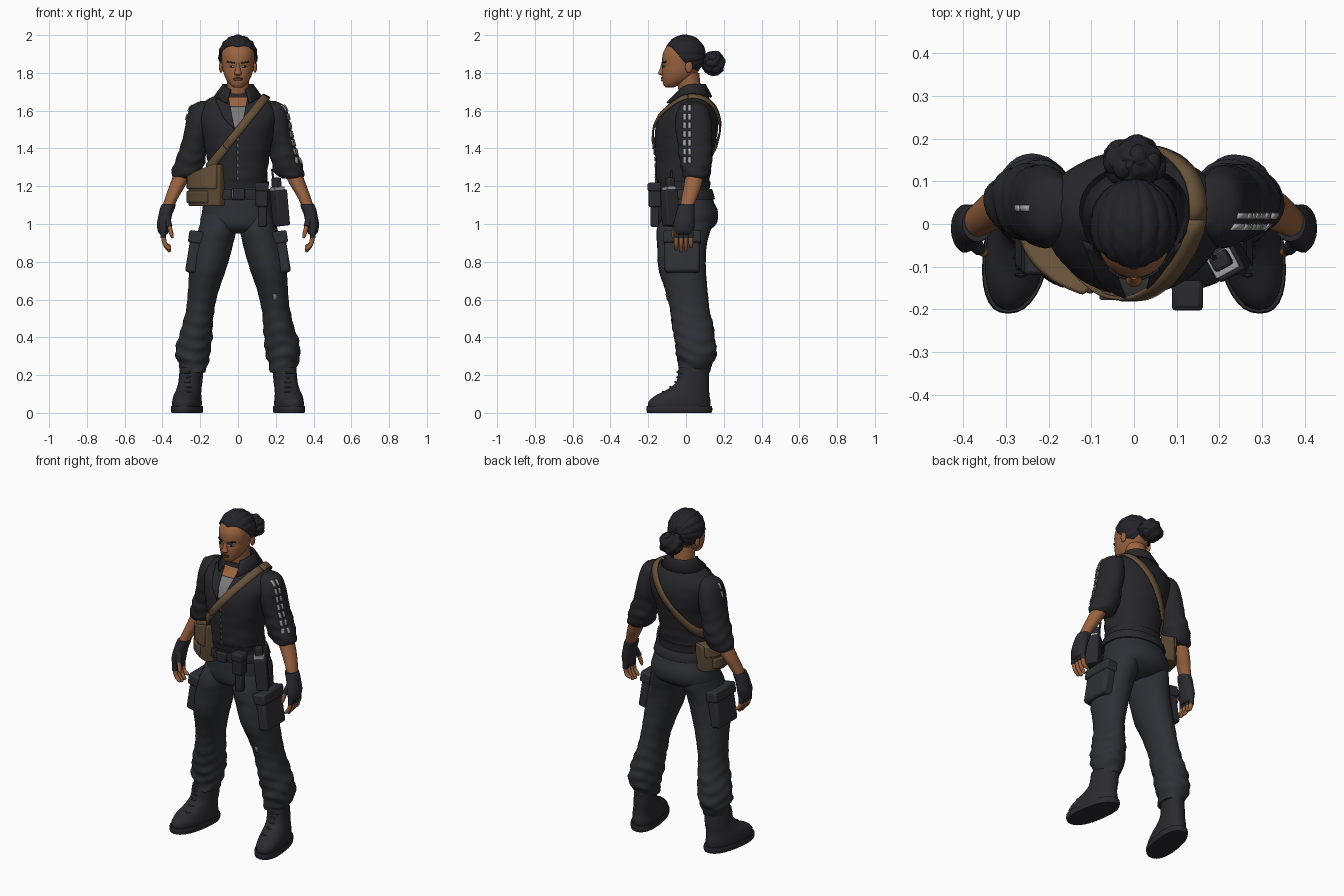
import bpy, bmesh, math
from math import sin, cos, pi, radians
from mathutils import Vector
from mathutils.bvhtree import BVHTree

if "Cube" in bpy.data.objects:
    bpy.data.objects.remove(bpy.data.objects["Cube"])


def material(name, rgb):
    m = bpy.data.materials.new(name)
    m.diffuse_color = (*rgb, 1)
    m.use_nodes = True
    m.node_tree.nodes["Principled BSDF"].inputs["Base Color"].default_value = m.diffuse_color
    return m


JACKET = material("charcoal_jacket", (0.020, 0.020, 0.024))
PANTS = material("slate_trousers", (0.028, 0.029, 0.036))
LEATHER = material("dark_leather", (0.023, 0.023, 0.029))
HAIR = material("black_hair", (0.016, 0.016, 0.021))
SKIN = material("brown_skin", (0.32, 0.125, 0.052))
LIPS = material("dark_lips", (0.20, 0.07, 0.042))
BAG = material("brown_canvas", (0.105, 0.066, 0.036))
STRAP = material("tan_strap", (0.135, 0.083, 0.042))
GREY = material("grey_shirt", (0.19, 0.19, 0.19))
PALE = material("pale_reflective", (0.36, 0.36, 0.37))


def make(name, mat, verts, faces, angle=40, solid=0, bevel=0):
    me = bpy.data.meshes.new(name)
    me.from_pydata([tuple(v) for v in verts], [], faces)
    bm = bmesh.new()
    bm.from_mesh(me)
    bmesh.ops.recalc_face_normals(bm, faces=bm.faces)
    bm.to_mesh(me)
    bm.free()
    me.shade_smooth()
    me.set_sharp_from_angle(angle=radians(angle))
    me.materials.append(mat)
    ob = bpy.data.objects.new(name, me)
    bpy.context.collection.objects.link(ob)
    if solid:
        md = ob.modifiers.new("thickness", 'SOLIDIFY')
        md.thickness, md.offset = solid, 0
    if bevel:
        md = ob.modifiers.new("rounding", 'BEVEL')
        md.width, md.segments = bevel, 2
    return ob


def grid(rows, cols, closed=False):
    """Quad faces of a rows x cols grid of points."""
    return [(r * cols + c, r * cols + (c + 1) % cols, (r + 1) * cols + (c + 1) % cols, (r + 1) * cols + c)
            for r in range(rows - 1) for c in range(cols if closed else cols - 1)]


def smooth_rings(rings, sub):
    """Catmull-Rom interpolation of ring tuples."""
    out, last = [], len(rings) - 1
    for i in range(last):
        p = [rings[max(0, min(last, i + k))] for k in (-1, 0, 1, 2)]
        for s in range(sub):
            t = s / sub
            out.append([0.5 * (2 * b + (c - a) * t + (2 * a - 5 * b + 4 * c - d) * t * t
                               + (3 * b - a - 3 * c + d) * t ** 3) for a, b, c, d in zip(*p)])
    return out + [list(rings[-1])]


def loft(name, mat, rings, side=1, n=32, sub=4, p=2.0, fold=None, shear=0.0):
    """Stacked level ellipses (z, x, y, half width, half depth); fold(z) is the cloth crease strength."""
    verts, rs = [], smooth_rings(rings, sub)
    for z, cx, cy, rx, ry in rs:
        for k in range(n):
            a = 2 * pi * k / n
            f = 1.0
            if fold:
                f += fold(z) * (sin(z * 95 + 2.2 * sin(2 * a + side) + a) + 0.6 * sin(z * 47 - 3 * a + 2 * side))
            c, s = cos(a), sin(a)
            x = max(rx, .002) * f * math.copysign(abs(c) ** (2 / p), c)
            y = max(ry, .002) * f * math.copysign(abs(s) ** (2 / p), s)
            verts.append((side * (cx + x + shear * y), cy + y, z))
    last = (len(rs) - 1) * n
    faces = grid(len(rs), n, True) + [tuple(range(n)), tuple(range(last, last + n))]
    return make(name, mat, verts, faces, 50)


def tube(name, mat, pts, n=10):
    """Round tube through (x, y, z, radius) points."""
    ps, verts = smooth_rings(pts, 3), []
    for i, q in enumerate(ps):
        d = Vector(ps[min(i + 1, len(ps) - 1)][:3]) - Vector(ps[max(i - 1, 0)][:3])
        u = d.orthogonal().normalized() if abs(d.normalized().y) > .9 else d.cross(Vector((0, 1, 0))).normalized()
        v = d.cross(u).normalized()
        verts += [Vector(q[:3]) + (u * cos(2 * pi * k / n) + v * sin(2 * pi * k / n)) * q[3] for k in range(n)]
    last = (len(ps) - 1) * n
    return make(name, mat, verts, grid(len(ps), n, True) + [tuple(range(n)), tuple(range(last, last + n))], 60)


def box(name, mat, loc, size, rot=(0, 0, 0), bevel=0.008):
    v = [(size[0] * x / 2, size[1] * y / 2, size[2] * z / 2) for x in (-1, 1) for y in (-1, 1) for z in (-1, 1)]
    f = [(0, 1, 3, 2), (4, 5, 7, 6), (0, 1, 5, 4), (2, 3, 7, 6), (0, 2, 6, 4), (1, 3, 7, 5)]
    ob = make(name, mat, v, f, 30, 0, bevel)
    ob.location, ob.rotation_euler = loc, rot
    return ob


def tree(ob):
    return BVHTree.FromPolygons([v.co for v in ob.data.vertices], [tuple(q.vertices) for q in ob.data.polygons])


def patch(name, mat, bvh, corners, axis='y', side=1, off=.004, rows=10, cols=8):
    """Thin plate laid on a surface; corners are (x, z) from the front or (y, z) from one side."""
    a, b, c, d = [Vector(q) for q in corners]
    verts, depth = [], Vector()
    ray = Vector((0, 1, 0)) if axis == 'y' else Vector((-side, 0, 0))
    for r in range(rows):
        for k in range(cols):
            t, s = r / (rows - 1), k / (cols - 1)
            q = a.lerp(b, s).lerp(d.lerp(c, s), t)
            o = Vector((q.x, 0, q.y)) if axis == 'y' else Vector((0, q.x, q.y))
            hit = bvh.ray_cast(o - ray, ray)[0]
            depth = ray * ray.dot(hit) if hit else depth
            verts.append(o + depth - ray * off)
    return make(name, mat, verts, grid(rows, cols), 40, .006)


def ellipsoid(name, mat, c, r, n=24, bump=lambda a, b: 0):
    rows = n // 2 + 1
    v = []
    for i in range(rows):
        b = .001 + (pi - .002) * i / (rows - 1)
        for k in range(n):
            a = 2 * pi * k / n
            f = 1 + bump(a, b)
            v.append((c[0] + r[0] * f * sin(b) * cos(a), c[1] + r[1] * f * sin(b) * sin(a), c[2] + r[2] * f * cos(b)))
    return make(name, mat, v, grid(rows, n, True), 60)


def hip_slab(name, mat, a0, a1, inner, outer, z0, top, steps=12):
    """Slab bent round the hip between two angles."""
    v = []
    for i in range(steps):
        a = radians(a0 + (a1 - a0) * i / (steps - 1))
        for (rx, ry), z in ((inner, z0), (outer, z0), (outer, top(a)), (inner, top(a))):
            v.append((rx * cos(a), ry * sin(a), z))
    e = 4 * (steps - 1)
    return make(name, mat, v, grid(steps, 4, True) + [(0, 1, 2, 3), (e, e + 1, e + 2, e + 3)], 35, 0, .008)


# Jacket body with hem
jacket = loft("jacket", JACKET, [
    (1.20, 0, -.01, .158, .132), (1.25, 0, -.015, .156, .143), (1.32, 0, -.012, .160, .148),
    (1.42, 0, -.006, .178, .159), (1.50, 0, .004, .197, .166), (1.57, 0, .016, .212, .152),
    (1.62, 0, .03, .203, .123), (1.66, 0, .035, .160, .092), (1.69, 0, .03, .095, .075)],
    n=48, p=2.15, fold=lambda z: .012 if z < 1.45 else .004)
skin = tree(jacket)
loft("jacket_hem", JACKET, [(1.19, 0, -.01, .162, .137), (1.225, 0, -.012, .164, .142)], n=48, p=2.15, sub=2)
patch("undershirt", GREY, skin, [(-.055, 1.625), (.055, 1.625), (.014, 1.51), (-.02, 1.51)])
patch("chest_skin", SKIN, skin, [(-.06, 1.672), (.06, 1.672), (.048, 1.622), (-.048, 1.622)], off=.006)
for i in range(7):
    patch("zipper_segment", GREY, skin, [(-.004, 1.25 + i * .035), (.003, 1.25 + i * .035), (.003, 1.228 + i * .035),
                                 (-.004, 1.228 + i * .035)], rows=3, cols=3)
for s in (-1, 1):
    patch("lapel", JACKET, skin, [(s * .05, 1.665), (s * .12, 1.66), (s * .075, 1.56), (s * .018, 1.50)], off=.011)

# Open folded collar
cv, m = [], 33
for row in range(3):
    for k in range(m):
        a = radians(-62 + 304 * k / (m - 1))
        f = max(0, -sin(a)) ** 2
        r, ry, z = ((.078, .07, 1.66), (.083, .076, 1.735 - .035 * f), (.125, .105 + .055 * f, 1.672 - .04 * f))[row]
        cv.append((r * cos(a), .03 + ry * sin(a), z))
make("collar", JACKET, cv, grid(3, m), 60, .01)

# Hips, belt
loft("trouser_seat", PANTS, [(1.21, 0, -.01, .152, .128), (1.13, 0, 0, .176, .143), (1.06, 0, .012, .192, .158),
                     (1.0, 0, .008, .196, .152), (.965, 0, 0, .15, .12), (.95, 0, 0, .08, .08)],
     n=40, p=2.2, fold=lambda z: .005)
loft("belt", LEATHER, [(1.13, 0, -.003, .184, .152), (1.135, 0, -.003, .188, .156), (1.18, 0, -.008, .178, .148),
                       (1.185, 0, -.008, .172, .144)], n=40, p=2.2, sub=2)
box("belt_buckle", LEATHER, (0, -.166, 1.158), (.075, .024, .06))
box("buckle_bar", GREY, (-.028, -.178, 1.158), (.006, .006, .045), bevel=.001)

# Belt pouch and radio holster
box("belt_pouch", LEATHER, (.125, -.165, 1.155), (.066, .066, .13))
box("pouch_flap", LEATHER, (.125, -.168, 1.195), (.072, .07, .045))
box("lower_pouch", LEATHER, (.13, -.165, 1.04), (.045, .045, .11))
box("radio_holster", LEATHER, (.222, -.085, 1.085), (.07, .075, .19), (0, -.1, .5))
box("radio", LEATHER, (.205, -.085, 1.20), (.045, .04, .09), (0, -.1, .5))
box("radio_label", PALE, (.208, -.09, 1.187), (.062, .055, .02), (0, -.1, .5), .003)
tube("radio_antenna", LEATHER, [(.19, -.08, 1.22, .007), (.18, -.075, 1.29, .005)])

for s, tag in ((-1, "right"), (1, "left")):
    # Trouser leg, bunched below the knee
    leg = loft(tag + "_trouser_leg", PANTS, [
        (1.05, .098, .01, .09, .13), (.97, .11, -.012, .10, .142), (.88, .133, -.022, .104, .13),
        (.76, .160, -.02, .097, .125), (.66, .181, .0, .083, .113), (.56, .198, .018, .075, .104),
        (.46, .215, .035, .081, .108), (.38, .230, .048, .092, .106), (.30, .240, .055, .090, .103),
        (.26, .238, .05, .078, .09), (.215, .235, .042, .064, .08)], side=s, sub=6,
        fold=lambda z: .006 + .034 * max(0, min(1, (.66 - z) / .3)))
    # Cargo pocket and flap
    box(tag + "_cargo_pocket", PANTS, (s * .228, -.02, .84), (.075, .185, .2), (0, -s * .16, 0), .015)
    box(tag + "_pocket_flap", PANTS, (s * .219, -.02, .93), (.085, .198, .065), (0, -s * .16, 0), .01)
    # Boot with sole and laces
    loft(tag + "_boot", LEATHER, [(.02, .27, -.035, .072, .16), (.055, .27, -.035, .074, .165), (.09, .268, -.02, .07, .145),
         (.125, .26, .012, .064, .11), (.165, .252, .036, .062, .087), (.24, .245, .04, .062, .08)],
         side=s, p=2.2, shear=-.14)
    loft(tag + "_boot_sole", LEATHER, [(0, .27, -.035, .076, .17), (.018, .27, -.035, .08, .175), (.036, .27, -.035, .078, .172)],
         side=s, p=2.4, sub=2, shear=-.14)
    for i in range(5):
        z, y = .105 + .026 * i, (-.122, -.083, -.057, -.046, -.044)[i]
        tube(tag + "_bootlace", HAIR, [(s * .235, y + .025, z, .005), (s * .265, y, z + .006, .006),
                                       (s * .298, y + .025, z, .005)], 6)
    # Rolled sleeve
    sleeve = loft(tag + "_sleeve", JACKET, [
        (1.652, .175, .035, .02, .03), (1.625, .19, .038, .058, .07), (1.57, .203, .038, .066, .092),
        (1.50, .213, .042, .070, .097), (1.42, .232, .047, .070, .09), (1.34, .252, .052, .079, .087),
        (1.28, .27, .052, .08, .076), (1.255, .28, .05, .07, .067), (1.24, .287, .05, .05, .05)], side=s, sub=6,
        fold=lambda z: .006 + .03 * max(0, min(1, (1.48 - z) / .12)))
    # Reflective sleeve stripes
    sb = tree(sleeve)
    for i in range(7 if s > 0 else 2):
        z = 1.63 - i * .046
        for y in ((-.014, .012) if s > 0 else (.03,)):
            patch(tag + "_sleeve_stripe", PALE, sb, [(y, z), (y + .014, z), (y + .014, z - .033), (y, z - .033)],
                  'x', s, rows=5, cols=3)
    # Forearm and fingerless glove
    loft(tag + "_forearm", SKIN, [(1.29, .28, .05, .05, .05), (1.2, .322, .035, .042, .047), (1.13, .355, .015, .034, .04),
                                  (1.07, .376, 0, .03, .035)], side=s, n=20)
    loft(tag + "_glove", LEATHER, [(1.105, .366, .002, .036, .043), (1.085, .373, 0, .039, .046), (1.05, .384, -.005, .036, .05),
                                   (1.0, .394, -.01, .035, .056), (.96, .395, -.012, .028, .052), (.945, .394, -.012, .018, .045)],
         side=s, n=20)
    for i in range(4):
        y, drop = -.052 + .026 * i, (.01, 0, .004, .022)[i]
        tube(tag + "_glove_finger", LEATHER, [(s * .396, y, .975, .016), (s * .396, y, .925, .0145)])
        tube(tag + "_finger", SKIN, [(s * .396, y, .94, .0125), (s * .387, y, .895, .012),
                                     (s * .365, y, .86 + drop, .010), (s * .36, y, .852 + drop, .005)])
    tube(tag + "_glove_thumb", LEATHER, [(s * .38, -.035, 1.04, .02), (s * .362, -.06, .985, .015)])
    tube(tag + "_thumb", SKIN, [(s * .365, -.056, .995, .012), (s * .352, -.066, .945, .011), (s * .346, -.066, .925, .005)])
    if s > 0:
        patch("knee_badge", GREY, tree(leg), [(.185, .63), (.207, .63), (.205, .595), (.187, .595)], rows=3, cols=3)

# Crossbody strap, wrapped round the jacket in a slanted plane
up, across, centre, sv = Vector((.625, 0, .78)), Vector((.78, 0, -.625)), Vector((0, .01, 1.49)), []
for k in range(49):
    t = 2 * pi * k / 48
    d = up * cos(t) + Vector((0, 1, 0)) * sin(t)
    for w in (-.021, 0, .021):
        o = centre + across * w
        hit = skin.ray_cast(o, d)[0] or o + d * .16
        sv.append(hit + d * .012)
make("bag_strap", STRAP, sv, grid(49, 3), 60, .009)
box("strap_slider", BAG, (-.055, -.168, 1.425), (.05, .02, .03), (0, -.9, 0), .004)

# Hip bag with flap and pocket
rise = lambda a: 1.25 + .08 * max(0, -sin(a)) ** 2
hip_slab("hip_bag", BAG, 248, 138, (.165, .135), (.262, .178), 1.095, rise)
hip_slab("bag_flap", STRAP, 244, 142, (.17, .14), (.272, .186), 1.185, lambda a: rise(a) + .006)
hip_slab("bag_pocket", BAG, 232, 155, (.2, .15), (.274, .188), 1.11, lambda a: 1.175)

# Neck, head and ears
loft("neck", SKIN, [(1.62, 0, .03, .07, .065), (1.69, 0, .022, .06, .06), (1.80, 0, .008, .06, .062)], n=24)
head = loft("head", SKIN, [
    (1.722, 0, -.088, .02, .02), (1.738, 0, -.075, .042, .045), (1.77, 0, -.046, .065, .08), (1.81, 0, -.03, .08, .097),
    (1.835, 0, -.022, .084, .102), (1.86, 0, -.018, .087, .108), (1.90, 0, -.015, .088, .108), (1.94, 0, -.01, .076, .092),
    (1.975, 0, 0, .045, .06)], p=2.15)
loft("nose", SKIN, [(1.787, 0, -.122, .012, .012), (1.797, 0, -.128, .02, .02), (1.815, 0, -.124, .014, .017),
                    (1.85, 0, -.118, .009, .012)], n=16)
face = tree(head)
patch("upper_lip", LIPS, face, [(-.012, 1.777), (.012, 1.777), (.026, 1.769), (-.026, 1.769)], rows=3)
patch("lower_lip", LIPS, face, [(-.025, 1.766), (.025, 1.766), (.014, 1.757), (-.014, 1.757)], rows=3, off=.005)
for s in (-1, 1):
    patch("eye_white", PALE, face, [(s * .022, 1.838), (s * .046, 1.84), (s * .05, 1.832), (s * .022, 1.829)], rows=3, off=.002)
    patch("iris", HAIR, face, [(s * .031, 1.84), (s * .040, 1.84), (s * .040, 1.83), (s * .031, 1.83)], rows=3, cols=3)
    patch("eyebrow", HAIR, face, [(s * .018, 1.856), (s * .055, 1.862), (s * .06, 1.855), (s * .018, 1.849)], rows=3)
    ellipsoid("ear", SKIN, (s * .09, .015, 1.832), (.011, .02, .032), 16)

# Swept-back braided rows meeting at a bun
hv, rows, cols = [], 121, 25
for i in range(rows):
    ph = radians(-142 + 284 * i / (rows - 1))
    t0 = radians(25 + 50 * (abs(ph) / (pi / 2)) ** 1.5)
    for k in range(cols):
        t = t0 + (pi - t0) * k / (cols - 1)
        b = 1 + .045 * (abs(cos(ph * 7.5)) - .6) * sin(t) + .008 * sin(t * 45)
        hv.append((.1 * b * sin(t) * sin(ph), -.005 - .108 * b * cos(t), 1.888 + .11 * b * sin(t) * cos(ph)))
make("braided_hair", HAIR, hv, grid(rows, cols), 60, .006)
ellipsoid("hair_bun", HAIR, (0, .145, 1.85), (.068, .06, .064), 48,
          lambda a, b: .09 * sin(b) * sin(5 * a + 5 * b) + .03 * sin(9 * b - 3 * a))
for i in range(9):
    a = 2 * pi * i / 9
    ellipsoid("bun_coil", HAIR, (.052 * cos(a), .145 + .012 * (i % 3 - 1), 1.85 + .046 * sin(a)), (.024, .03, .022), 12)
